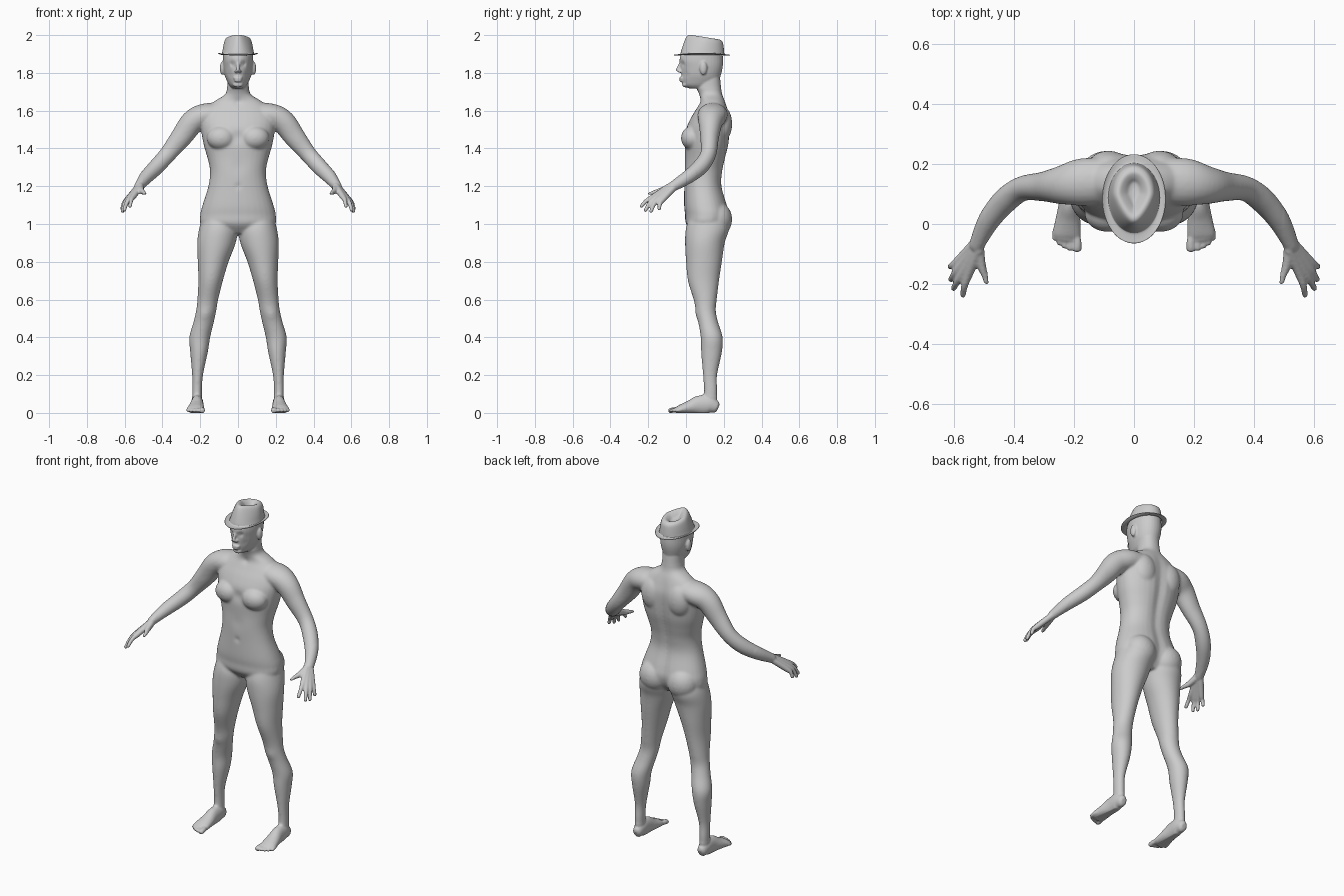
import bpy, bmesh, math
from mathutils import Vector, Matrix

N = 32


def spline(keys, n=5):
    # Catmull-Rom interpolation of equal-length tuples
    k = [keys[0]] + list(keys) + [keys[-1]]
    out = []
    for i in range(1, len(k) - 2):
        for s in range(n):
            t = s / n
            out.append([0.5 * (2*b + (c-a)*t + (2*a-5*b+4*c-d)*t*t + (3*b-a-3*c+d)*t**3)
                        for a, b, c, d in zip(k[i-1], k[i], k[i+1], k[i+2])])
    return out + [list(keys[-1])]


def skin(bm, rings, caps=True):
    vs = [[bm.verts.new(p) for p in r] for r in rings]
    for a, b in zip(vs, vs[1:]):
        for i in range(len(a)):
            j = (i + 1) % len(a)
            bm.faces.new((a[i], a[j], b[j], b[i]))
    if caps:
        bm.faces.new(vs[0])
    bm.faces.new(vs[-1])


def spow(v, p):
    return math.copysign(abs(v) ** p, v)


def oval(z, yf, yb, x0, x1, groove=0, egg=0, p=1.0):
    # horizontal ring: optional spine groove at the back, narrower front
    pts = []
    for i in range(N):
        t = 2 * math.pi * i / N
        c, s = spow(math.cos(t), p), spow(math.sin(t), p)
        x = (x0 + x1) / 2 + (x1 - x0) / 2 * c * (1 - egg * max(0, -s))
        y = (yf + yb) / 2 + (yb - yf) / 2 * s
        if s > 0:
            y -= groove * math.exp(-(x / 0.03) ** 2)
        pts.append(Vector((x, y, z)))
    return pts


def tube(bm, keys, ref):
    # rounded tube through (x, y, z, radius along ref, other radius)
    k = spline(keys)
    rings = []
    for i, q in enumerate(k):
        t = (Vector(k[min(i+1, len(k)-1)][:3]) - Vector(k[max(i-1, 0)][:3])).normalized()
        u = Vector(ref)
        u = (u - t * u.dot(t)).normalized()
        v = t.cross(u)

        def ring(off=0, sc=1):
            return [Vector(q[:3]) + t * off + (u * q[3] * math.cos(a) + v * q[4] * math.sin(a)) * sc
                    for a in [2 * math.pi * j / 20 for j in range(20)]]
        m = min(q[3], q[4])
        if i == 0:
            rings += [ring(-.8 * m, .5), ring(-.5 * m, .86)]
        rings.append(ring())
        if i == len(k) - 1:
            rings += [ring(.5 * m, .86), ring(.8 * m, .5)]
    skin(bm, rings)


def ball(bm, c, r):
    bmesh.ops.create_icosphere(bm, subdivisions=3, radius=1,
                               matrix=Matrix.Translation(c) @ Matrix.Diagonal((*r, 1)))


def make(name, bm):
    bmesh.ops.recalc_face_normals(bm, faces=bm.faces)
    me = bpy.data.meshes.new(name)
    bm.to_mesh(me)
    bm.free()
    ob = bpy.data.objects.new(name, me)
    bpy.context.collection.objects.link(ob)
    bpy.context.view_layer.objects.active = ob
    ob.select_set(True)
    return ob


bm = bmesh.new()
# Leg: z, front y, back y, inner x, outer x
leg = [(1.06, .03, .2, .04, .18), (.98, .0, .228, .003, .205), (.9, -.005, .205, .012, .216),
       (.8, 0, .19, .05, .213), (.7, .01, .175, .08, .21), (.6, .04, .163, .105, .215),
       (.54, .053, .158, .115, .222), (.48, .065, .17, .128, .236), (.4, .078, .194, .147, .258),
       (.32, .08, .19, .16, .253), (.2, .09, .165, .185, .243), (.12, .095, .166, .19, .243),
       (.05, .09, .165, .19, .242)]
skin(bm, [oval(*q) for q in spline(leg)])
# Foot and toes
tube(bm, [(.216, .15, .035, .028, .036), (.216, .12, .045, .033, .05), (.217, .07, .042, .034, .05),
          (.22, .02, .03, .041, .036), (.224, -.03, .019, .047, .024), (.225, -.045, .016, .043, .018)], (1, 0, 0))
for x, y, r in ((.19, -.082, .014), (.213, -.081, .010), (.231, -.074, .0095), (.248, -.064, .009), (.263, -.048, .009)):
    tube(bm, [(x * .7 + .066, y + .06, .018, r, r), (x, y + .025, .017, r, r), (x, y, .012, r * 1.1, r)], (1, 0, 0))
# Arm
tube(bm, [(.06, .145, 1.58, .075, .06), (.17, .14, 1.575, .08, .064), (.24, .13, 1.54, .065, .064),
          (.30, .125, 1.46, .05, .057), (.372, .118, 1.37, .042, .045), (.43, .078, 1.305, .043, .043),
          (.484, .012, 1.25, .037, .037), (.525, -.07, 1.198, .027, .025)], (0, 1, 0))
# Fingers with the palm: palm root, knuckle, tip
for root, kn, tip in (((.518, -.085, 1.2), (.552, -.165, 1.148), (.571, -.237, 1.094)),
                      ((.525, -.08, 1.195), (.571, -.162, 1.137), (.602, -.215, 1.072)),
                      ((.53, -.075, 1.19), (.584, -.147, 1.13), (.611, -.185, 1.067)),
                      ((.535, -.07, 1.187), (.588, -.125, 1.127), (.614, -.142, 1.08))):
    a, b, c = Vector(root), Vector(kn), Vector(tip)
    mid = (b + c) / 2 + Vector((.004, -.004, .005))
    tube(bm, [(*a, .018, .018), (*b, .0155, .0155), (*mid, .0115, .0115), (*c, .0095, .0095)], (1, 1, -.5))
tube(bm, [(.52, -.08, 1.195, .02, .02), (.51, -.135, 1.175, .0165, .0165),
          (.497, -.172, 1.166, .0115, .0115), (.492, -.196, 1.16, .0095, .0095)], (1, 0, 0))
# Breast, shoulder blade, buttock, ear, nostril
for c, r in (((.088, .035, 1.455), (.078, .062, .065)), ((.085, .185, 1.53), (.075, .06, .1)),
             ((.092, .16, 1.025), (.092, .085, .095)), ((.083, .092, 1.825), (.013, .02, .036)),
             ((.0105, -.032, 1.808), (.009, .011, .008))):
    ball(bm, c, r)
# Mirror every side part
dup = bmesh.ops.duplicate(bm, geom=bm.verts[:] + bm.edges[:] + bm.faces[:])["geom"]
bmesh.ops.scale(bm, vec=(-1, 1, 1), verts=[g for g in dup if isinstance(g, bmesh.types.BMVert)])

# Torso and neck: z, front y, back y, half width, spine groove
torso = [(.95, .04, .17, .12, 0), (1.0, .0, .215, .195, .012), (1.05, -.005, .23, .2, .014),
         (1.1, -.01, .22, .188, .012), (1.2, -.01, .192, .157, .01), (1.28, -.01, .197, .148, .012),
         (1.35, -.006, .212, .162, .014), (1.42, -.006, .228, .182, .014), (1.5, 0, .236, .196, .012),
         (1.56, .025, .236, .2, .01), (1.61, .055, .222, .175, .006), (1.65, .075, .207, .125, .002),
         (1.685, .07, .192, .07, 0), (1.72, .058, .186, .058, 0), (1.78, .06, .18, .055, 0)]
skin(bm, [oval(z, f, b, -w, w, g, 0, .9) for z, f, b, w, g in spline(torso)])
# Head
head = [(1.718, .015, .12, .03), (1.735, -.012, .155, .047), (1.76, -.02, .175, .06), (1.79, -.024, .185, .071),
        (1.83, -.027, .194, .078), (1.87, -.034, .196, .08), (1.91, -.02, .19, .076), (1.94, .02, .16, .05)]
skin(bm, [oval(z, f, b, -w, w, 0, .12, .93) for z, f, b, w in spline(head)])
# Nose, lips, chin
tube(bm, [(0, -.026, 1.858, .007, .007), (0, -.036, 1.835, .008, .009), (0, -.043, 1.815, .0105, .0105)], (1, 0, 0))
for c, r in (((0, -.023, 1.773), (.025, .013, .008)), ((0, -.022, 1.759), (.022, .013, .008)),
             ((0, -.004, 1.738), (.027, .017, .015))):
    ball(bm, c, r)

# Fuse into one skin
body = make("body", bm)
m = body.modifiers.new("fuse", 'REMESH')
m.mode = 'VOXEL'
m.voxel_size = .0052
bpy.ops.object.modifier_apply(modifier="fuse")

# Surface details: x (mirrored), y, z, radius, push along y
bumps = [(.032, -.022, 1.848, .014, .012), (.032, -.015, 1.849, .009, -.006), (.05, -.005, 1.79, .02, .005),
         (0, -.01, 1.2, .012, .008), (0, -.005, 1.46, .03, .008), (0, .07, 1.645, .016, .008),
         (.175, .06, .52, .03, -.006), (.175, .16, .54, .03, .0), (.0, -.01, 1.3, .04, .004)]
for v in body.data.vertices:
    p = v.co
    for x, y, z, r, d in bumps:
        if abs(p.z - z) < 3 * r:
            q = ((abs(p.x) - x) ** 2 + (p.y - y) ** 2 + (p.z - z) ** 2) / (r * r)
            if q < 9:
                p.y += d * math.exp(-q)
    p.z = max(p.z, 0)

# Smooth the trunk and limbs strongly, face, hands and feet lightly
soft = body.vertex_groups.new(name="soft")
fine = [v.index for v in body.data.vertices if v.co.z > 1.71 or v.co.z < .09 or abs(v.co.x) > .5]
rest = set(range(len(body.data.vertices))) - set(fine)
soft.add(fine, .08, 'REPLACE')
soft.add(list(rest), 1, 'REPLACE')
s = body.modifiers.new("smooth", 'SMOOTH')
s.factor, s.iterations, s.vertex_group = .5, 22, "soft"
bpy.ops.object.modifier_apply(modifier="smooth")
bpy.ops.object.shade_smooth()
body.select_set(False)

# Hat: brim edge, brim, crown, dented top
bm = bmesh.new()
rows = [(1.894, -.066, .234, .107, 0, 0), (1.894, -.048, .217, .097, 0, 0), (1.897, -.03, .203, .086, 0, 0),
        (1.91, -.026, .201, .082, 0, .05), (1.94, -.016, .198, .077, .2, .15), (1.972, -.002, .194, .07, .7, .3),
        (1.988, .01, .186, .062, 1, .4), (1.992, .026, .172, .05, 1, .45), (1.982, .045, .155, .035, 1, .5),
        (1.968, .065, .14, .02, 1, .5), (1.963, .09, .12, .006, 1, 0)]
rings = []
for i, (z, f, b, w, tilt, egg) in enumerate(spline(rows, 3)):
    r = oval(z, f, b, -w, w, 0, max(0, egg))
    for p in r:
        p.z -= (p.y - .07) * .16 * tilt
        if i < 7:  # brim sides curl up
            p.z += .012 * (p.x / .107) ** 2 * (1 - i / 7)
    rings.append(r)
skin(bm, rings, caps=False)
hat = make("hat", bm)
t = hat.modifiers.new("thickness", 'SOLIDIFY')
t.thickness, t.offset = .004, 0
hat.modifiers.new("round", 'SUBSURF').levels = 1
bpy.ops.object.shade_smooth()
